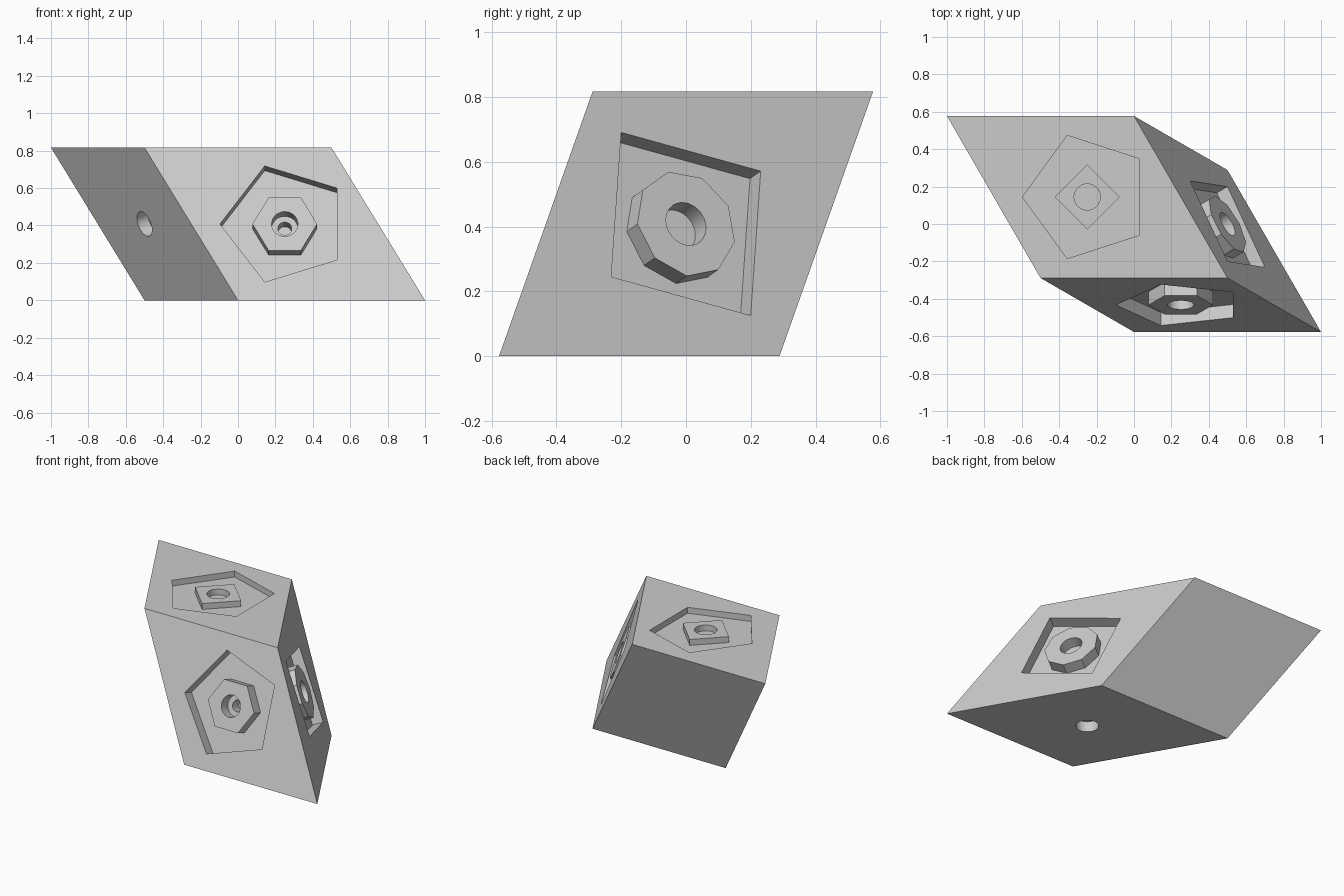
import bpy, bmesh, math
from mathutils import Matrix, Vector

cube = bpy.data.objects.get("Cube")
if cube:
    bpy.data.objects.remove(cube, do_unlink=True)

# Single grey material
grey = bpy.data.materials.new("light_grey")
grey.use_nodes = True
grey.diffuse_color = (0.6, 0.6, 0.6, 1)
grey.node_tree.nodes["Principled BSDF"].inputs["Base Color"].default_value = (0.6, 0.6, 0.6, 1)

# Three unit edges of the rhombohedron, all 60 degrees apart
A = Vector((1, 0, 0))
B = Vector((0.5, -math.sqrt(3) / 2, 0))
C = Vector((0.5, -math.sqrt(3) / 6, -math.sqrt(2 / 3)))
MID = Vector((0, 0, -C.z / 2))


def new_object(name, bm):
    bmesh.ops.recalc_face_normals(bm, faces=bm.faces)
    mesh = bpy.data.meshes.new(name)
    bm.to_mesh(mesh)
    bm.free()
    mesh.materials.append(grey)
    obj = bpy.data.objects.new(name, mesh)
    bpy.context.collection.objects.link(obj)
    return obj


def prism(sides, radius, low, high, frame):
    """Regular prism in a face frame, first corner on the local x axis."""
    bm = bmesh.new()
    ring = []
    for i in range(sides):
        t = math.tau * i / sides
        ring.append(bm.verts.new((radius * math.cos(t), radius * math.sin(t), low)))
    base = bm.faces.new(ring)
    top = bmesh.ops.extrude_face_region(bm, geom=[base])["geom"]
    verts = [v for v in top if isinstance(v, bmesh.types.BMVert)]
    bmesh.ops.translate(bm, verts=verts, vec=(0, 0, high - low))
    bm.transform(frame)
    return new_object("tool", bm)


def combine(body, tool, operation):
    """Apply a boolean to the body and discard the tool."""
    mod = body.modifiers.new("cut", 'BOOLEAN')
    mod.operation = operation
    mod.solver = 'EXACT'
    mod.object = tool
    tool.hide_render = True
    bpy.context.view_layer.update()
    graph = bpy.context.evaluated_depsgraph_get()
    mesh = bpy.data.meshes.new_from_object(body.evaluated_get(graph))
    body.modifiers.clear()
    body.data = mesh
    bpy.data.objects.remove(tool, do_unlink=True)


def face_frame(outward, normal, first):
    """Frame at a face centre: x along first, z along the outward normal."""
    n = normal.normalized()
    if n.dot(outward) < 0:
        n.negate()
    x = first.normalized()
    frame = Matrix((x, n.cross(x), n)).transposed().to_4x4()
    frame.translation = MID + outward / 2
    return frame


# Block: a sheared cube
bm = bmesh.new()
bmesh.ops.create_cube(bm, size=1)
shear = Matrix((A, B, C)).transposed().to_4x4()
shear.translation = MID
bm.transform(shear)
block = new_object("rhombohedral_block", bm)

# Each face: outward edge, normal, corner direction, pocket sides, boss sides, depth
FACES = [
    (-C, A.cross(B), -A, 5, 4, 0.04),
    (B, A.cross(C), -A, 5, 6, 0.075),
    (A, B.cross(C), C - B, 4, 9, 0.07),
    (-A, B.cross(C), C, 4, 8, 0.07),
    (C, A.cross(B), A, 0, 0, 0.07),
    (-B, A.cross(C), A, 0, 0, 0.07),
]
for outward, normal, first, pocket, boss, depth in FACES:
    frame = face_frame(outward, normal, first)
    if pocket:
        combine(block, prism(pocket, 0.346, -depth, 0.1, frame), 'DIFFERENCE')
        combine(block, prism(boss, 0.173, -depth - 0.05, 0, frame), 'UNION')
    combine(block, prism(40, 0.07, -depth, 0.1, frame), 'DIFFERENCE')

# Narrow second step in the front bore
front = face_frame(B, A.cross(C), -A)
combine(block, prism(32, 0.037, -0.15, 0.1, front), 'DIFFERENCE')

# Smooth bores, sharp edges
bpy.ops.object.select_all(action='DESELECT')
block.select_set(True)
bpy.context.view_layer.objects.active = block
bpy.ops.object.shade_smooth_by_angle(angle=math.radians(20))
